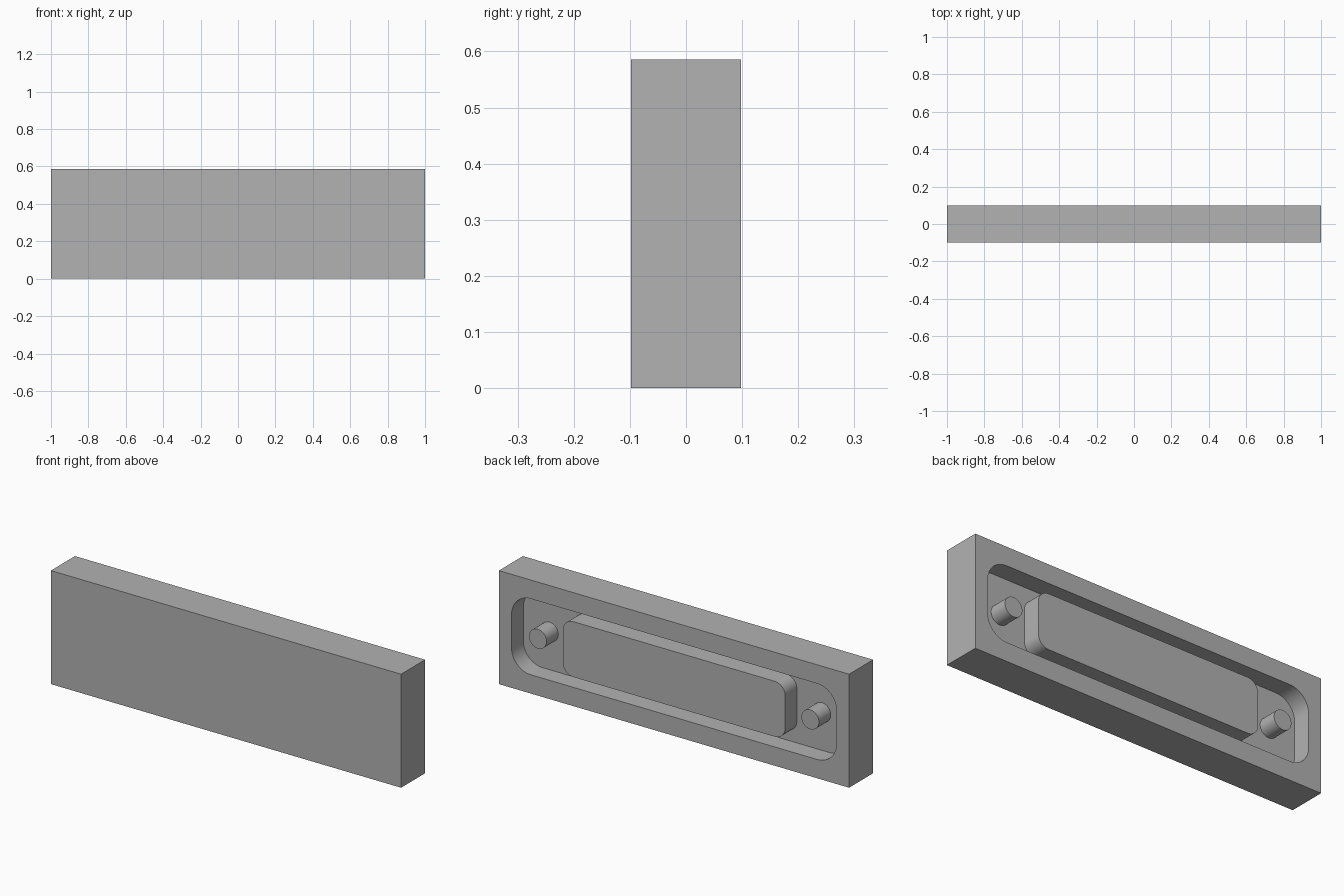
import bpy, bmesh, math

old = bpy.data.objects.get("Cube")
if old:
    bpy.data.objects.remove(old, do_unlink=True)

HALF_Y, HEIGHT = 0.098, 0.586
MID_Z = HEIGHT / 2
FLOOR_Y = 0.002   # recess floor

grey = bpy.data.materials.new("plain grey")
grey.use_nodes = True
COLOR = (0.447, 0.447, 0.447, 1)
grey.diffuse_color = COLOR
grey.node_tree.nodes["Principled BSDF"].inputs["Base Color"].default_value = COLOR


def prism(name, outline, y0, y1):
    """Extrude an x-z outline from y0 to y1."""
    bm = bmesh.new()
    face = bm.faces.new([bm.verts.new((x, y0, z)) for x, z in outline])
    moved = bmesh.ops.extrude_face_region(bm, geom=[face])["geom"]
    bmesh.ops.translate(bm, vec=(0, y1 - y0, 0),
                        verts=[v for v in moved if isinstance(v, bmesh.types.BMVert)])
    bmesh.ops.recalc_face_normals(bm, faces=bm.faces)
    mesh = bpy.data.meshes.new(name)
    bm.to_mesh(mesh)
    bm.free()
    mesh.materials.append(grey)
    obj = bpy.data.objects.new(name, mesh)
    bpy.context.collection.objects.link(obj)
    return obj


def rounded(half_x, half_z, radius, steps=12, cx=0):
    """Rounded rectangle centred at half height."""
    points = []
    for i, (sx, sz) in enumerate([(1, 1), (-1, 1), (-1, -1), (1, -1)]):
        for k in range(steps + 1):
            a = math.pi / 2 * (i + k / steps)
            points.append((cx + sx * (half_x - radius) + radius * math.cos(a),
                           MID_Z + sz * (half_z - radius) + radius * math.sin(a)))
    return points


def circle(cx, radius, sides=48):
    return [(cx + radius * math.cos(math.tau * k / sides),
             MID_Z + radius * math.sin(math.tau * k / sides)) for k in range(sides)]


def select_only(obj):
    bpy.ops.object.select_all(action="DESELECT")
    obj.select_set(True)
    bpy.context.view_layer.objects.active = obj


# Housing with a rounded recess in the back
housing = prism("housing", [(-1, 0), (1, 0), (1, HEIGHT), (-1, HEIGHT)], -HALF_Y, HALF_Y)
cutter = prism("recess_cutter", rounded(0.928, 0.196, 0.11), FLOOR_Y, HALF_Y + 0.1)
cutter.hide_render = True
cut = housing.modifiers.new("recess", "BOOLEAN")
cut.operation = "DIFFERENCE"
cut.solver = "EXACT"
cut.object = cutter
select_only(housing)
bpy.ops.object.modifier_apply(modifier=cut.name)
bpy.data.objects.remove(cutter, do_unlink=True)

# Raised centre block and the two posts, flush with the rim
parts = [housing,
         prism("centre_block", rounded(0.635, 0.143, 0.06), FLOOR_Y - 0.02, HALF_Y)]
for side, sign in (("left", 1), ("right", -1)):
    parts.append(prism(side + "_post", circle(sign * 0.778, 0.05), FLOOR_Y - 0.02, HALF_Y))

for part in parts:
    select_only(part)
    bpy.ops.object.shade_smooth_by_angle(angle=math.radians(30))
